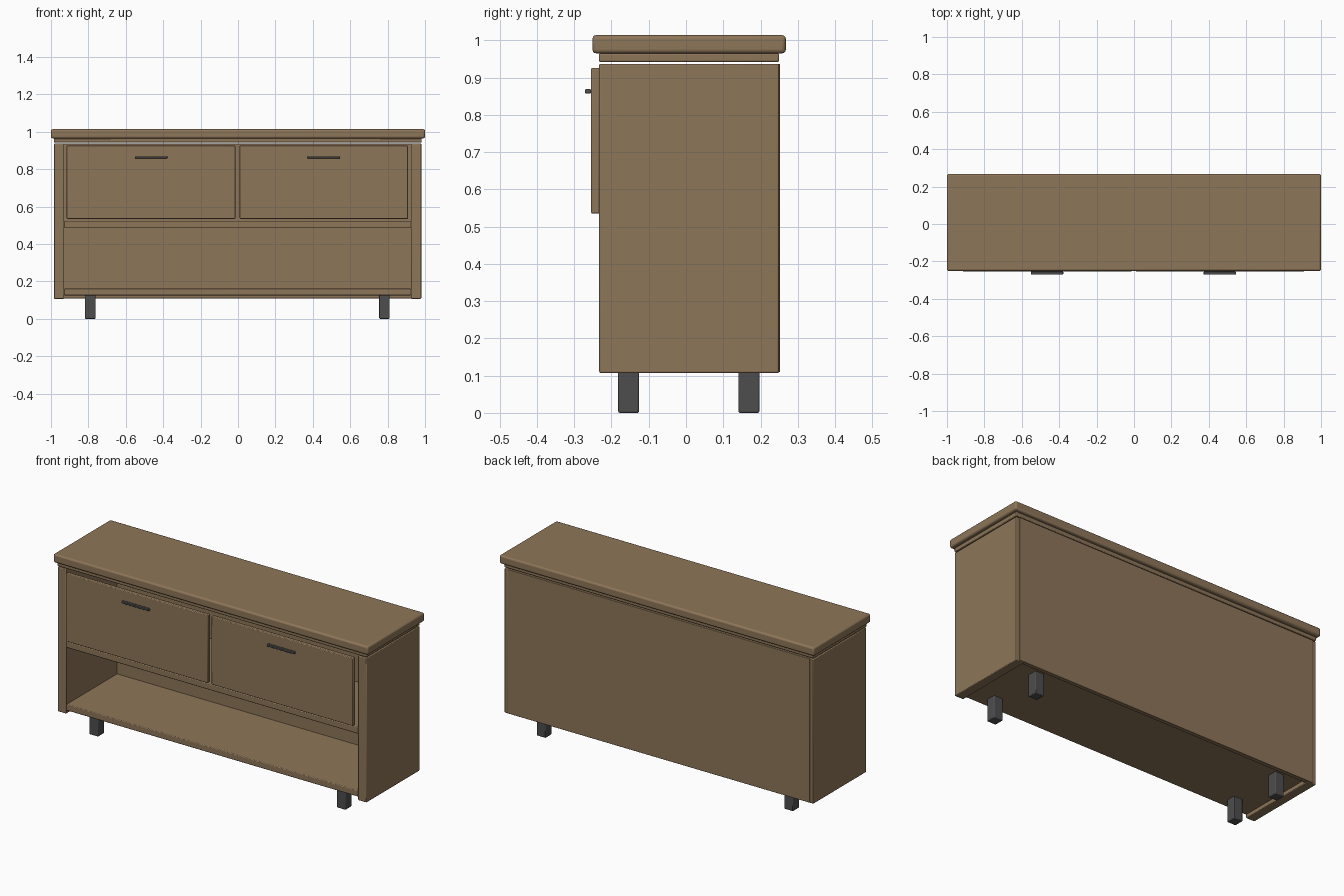
import bpy

if "Cube" in bpy.data.objects:
    bpy.data.objects.remove(bpy.data.objects["Cube"])


def material(name, color):
    m = bpy.data.materials.new(name)
    m.diffuse_color = (*color, 1)
    m.use_nodes = True
    m.node_tree.nodes["Principled BSDF"].inputs["Base Color"].default_value = m.diffuse_color
    return m


WOOD = material("wood", (0.27, 0.18, 0.10))
METAL = material("dark_metal", (0.075, 0.075, 0.075))


def box(name, x, y, z, mat=WOOD, bevel=0.004, segments=2):
    """Bevelled box from (min, max) ranges on each axis."""
    ranges = (x, y, z)
    bpy.ops.mesh.primitive_cube_add(size=1, location=[(a + b) / 2 for a, b in ranges])
    ob = bpy.context.object
    ob.name = name
    ob.scale = [b - a for a, b in ranges]
    bpy.ops.object.transform_apply(location=False, rotation=False, scale=True)
    ob.data.materials.append(mat)
    mod = ob.modifiers.new("Bevel", 'BEVEL')
    mod.width = bevel
    mod.segments = segments
    bpy.ops.object.shade_smooth_by_angle()
    return ob


# Top slab and the recessed strip board under it
box("top", (-1, 1), (-0.251, 0.268), (0.965, 1.014), bevel=0.010, segments=3)
box("under_top", (-0.985, 0.981), (-0.234, 0.25), (0.942, 0.965))

# Carcass: sides, back, bottom and middle shelf
box("left_side", (-0.984, -0.929), (-0.233, 0.249), (0.107, 0.937))
box("right_side", (0.925, 0.980), (-0.233, 0.249), (0.107, 0.937))
box("back_panel", (-0.962, 0.958), (0.228, 0.252), (0.109, 0.937), bevel=0.002)
box("bottom_board", (-0.931, 0.927), (-0.232, 0.235), (0.126, 0.161))
box("middle_shelf", (-0.931, 0.927), (-0.232, 0.235), (0.487, 0.523))

# Drawer fronts with bar handles
for side, x0, x1 in (("left", -0.916, -0.014), ("right", 0.009, 0.909)):
    box(side + "_drawer_front", (x0, x1), (-0.255, -0.232), (0.535, 0.926))
    c = (x0 + x1) / 2
    box(side + "_handle", (c - 0.087, c + 0.087), (-0.271, -0.255),
        (0.857, 0.869), METAL, bevel=0.003)

# Four square legs
for side, x in (("left", -0.790), ("right", 0.783)):
    for end, y in (("front", -0.154), ("back", 0.169)):
        box(f"{end}_{side}_leg", (x - 0.028, x + 0.028), (y - 0.028, y + 0.028),
            (0, 0.13), METAL)
